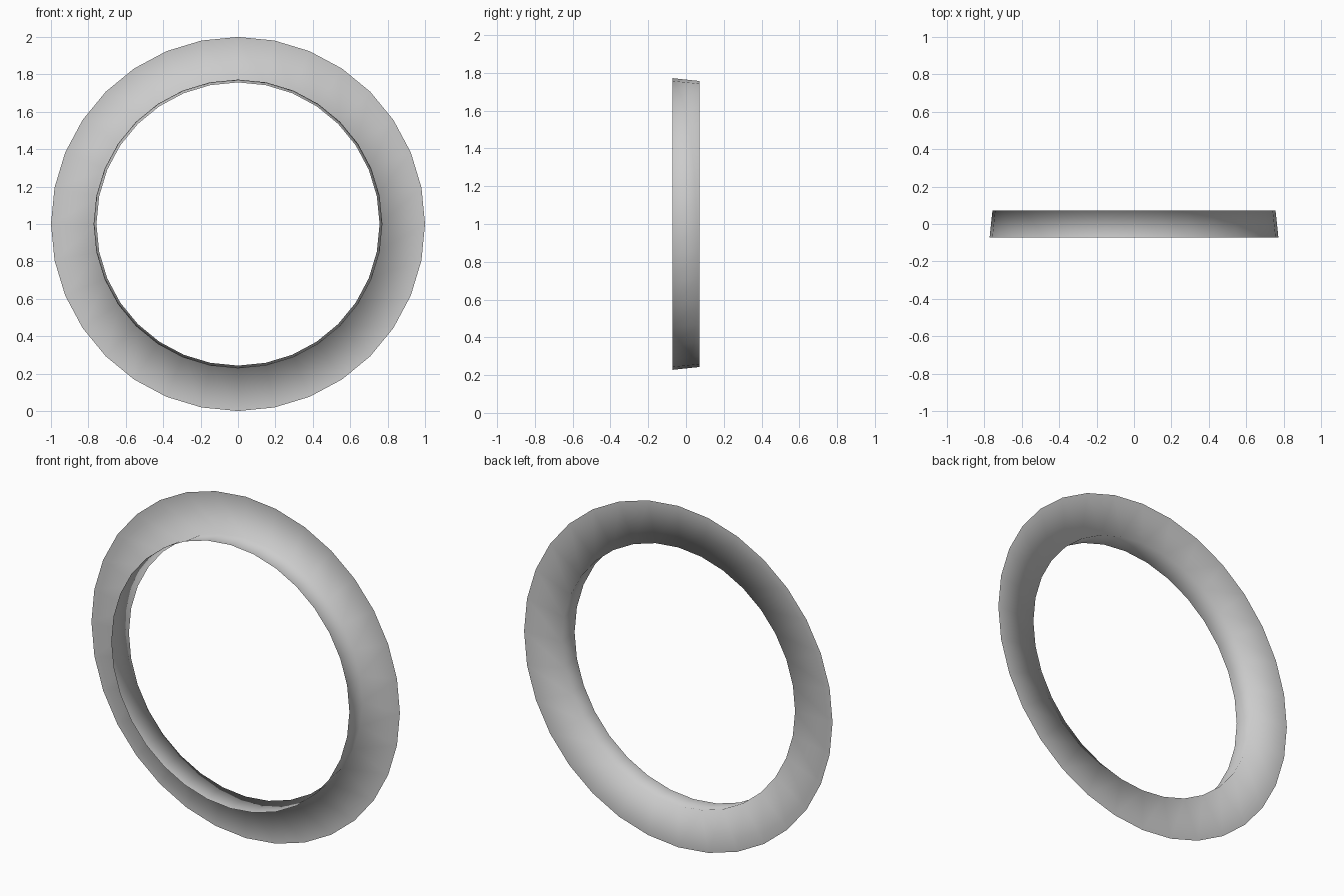
import bpy, bmesh
from math import sin, cos, pi

if "Cube" in bpy.data.objects:
    bpy.data.objects.remove(bpy.data.objects["Cube"])

SIDES = 32
# Cross-section as (radius, y): flat rear flange, then a collar flaring forward
PROFILE = [(1.0, 0.071), (0.757, 0.071), (0.772, -0.071)]


def lathe(name, profile, sides, centre_z):
    """Spin an open profile about a front-to-back axis into a thin smooth surface."""
    bm = bmesh.new()
    rings = []
    for r, y in profile:
        rings.append([bm.verts.new((r * sin(2 * pi * i / sides), y,
                                    centre_z + r * cos(2 * pi * i / sides)))
                      for i in range(sides)])
    for a, b in zip(rings, rings[1:]):
        for i in range(sides):
            j = (i + 1) % sides
            face = bm.faces.new((a[i], b[i], b[j], a[j]))
            face.smooth = True
    # Flange faces the front, collar faces outward
    bm.normal_update()
    bm.faces.ensure_lookup_table()
    if bm.faces[0].normal.y > 0:
        bmesh.ops.reverse_faces(bm, faces=bm.faces[:])
    mesh = bpy.data.meshes.new(name)
    bm.to_mesh(mesh)
    bm.free()
    obj = bpy.data.objects.new(name, mesh)
    bpy.context.collection.objects.link(obj)
    return obj


# Flanged ring, standing upright
lathe("flanged_ring", PROFILE, SIDES, 1.0)
